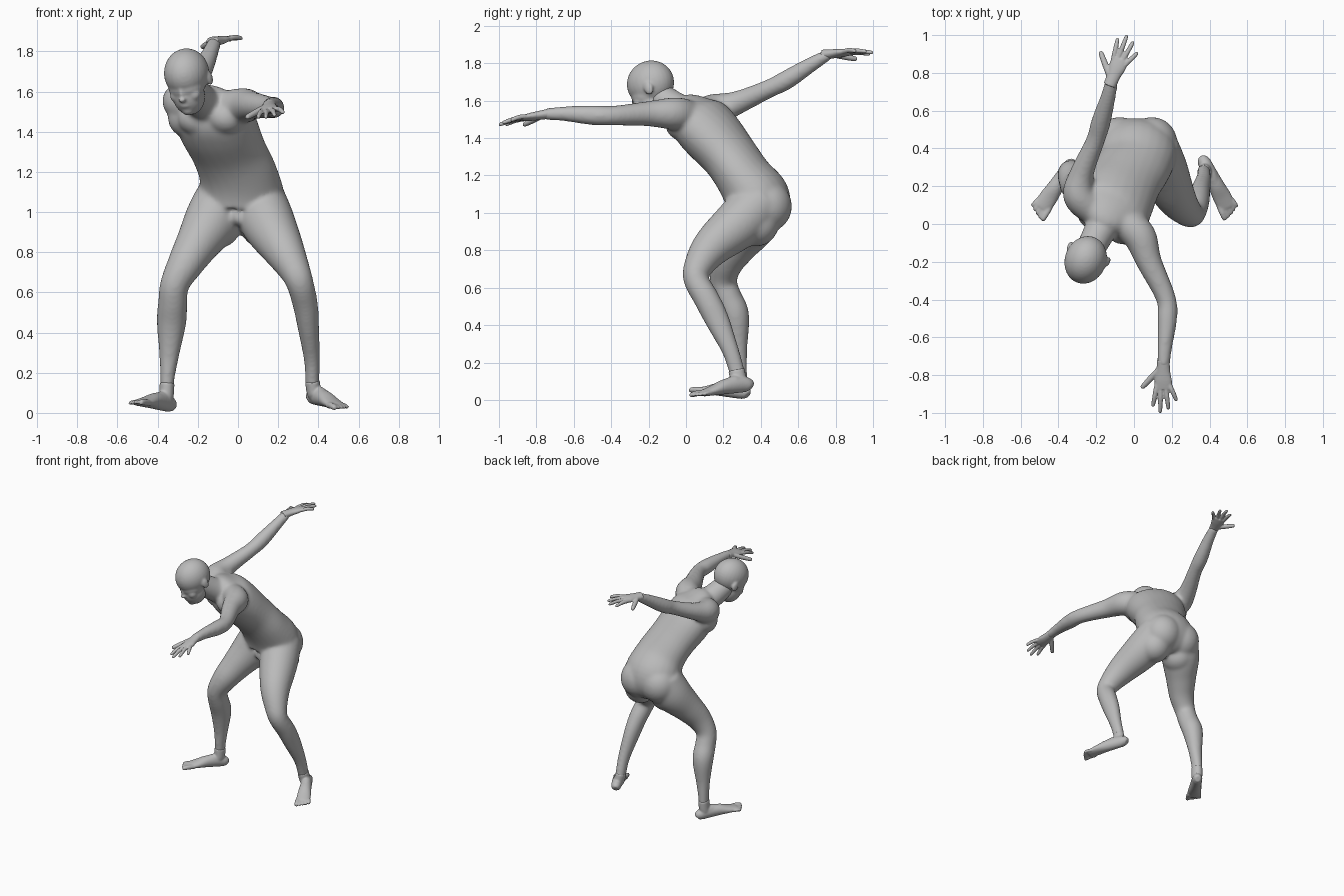
import bpy, bmesh, math
from mathutils import Vector, Matrix

if "Cube" in bpy.data.objects:
    bpy.data.objects.remove(bpy.data.objects["Cube"])

grey = bpy.data.materials.new("neutral grey")
grey.use_nodes = True
tone = (0.5, 0.5, 0.5, 1)
grey.diffuse_color = tone
grey.node_tree.nodes["Principled BSDF"].inputs["Base Color"].default_value = tone

UP = Vector((0, 0, 1))


def spline(rows, steps):
    """Catmull-Rom through rows of equal length."""
    rows = [Vector(r) for r in rows]
    rows = [rows[0]] + rows + [rows[-1]]
    out = []
    for a, b, c, d in zip(rows, rows[1:], rows[2:], rows[3:]):
        for i in range(steps):
            t = i / steps
            out.append(b + (c - a) * t / 2 + (a * 2 - b * 5 + c * 4 - d) * t * t / 2
                       + (b * 3 - a - c * 3 + d) * t ** 3 / 2)
    return out + [rows[-1]]


def loft(bm, rings, side=None, steps=5, sides=24):
    """Closed tube; a ring is x, y, z, half width, half depth, yaw."""
    rows = spline(rings, steps)
    centres = [Vector(r[:3]) for r in rows]
    loops = []
    for i, row in enumerate(rows):
        along = centres[min(i + 1, len(rows) - 1)] - centres[max(i - 1, 0)]
        along.normalize()
        if side is None:
            yaw = math.radians(row[5])
            across = Vector((math.cos(yaw), math.sin(yaw), 0))
        else:
            across = Vector(side)
        across = (across - along * across.dot(along)).normalized()
        deep = along.cross(across)
        loops.append([])
        for k in range(sides):
            a = math.tau * k / sides
            loops[-1].append(bm.verts.new(
                centres[i] + across * row[3] * math.cos(a) + deep * row[4] * math.sin(a)))
    for low, high in zip(loops, loops[1:]):
        for k in range(sides):
            n = (k + 1) % sides
            bm.faces.new((low[k], low[n], high[n], high[k]))
    bm.faces.new(loops[0][::-1])
    bm.faces.new(loops[-1])


def limb(bm, rings, side=(1, 0, 0)):
    """Rings are x, y, z, half width and optionally half depth."""
    loft(bm, [(*r, r[3]) if len(r) == 4 else r for r in rings], side)


def ball(bm, centre, radii, axes=Matrix.Identity(3)):
    scale = Matrix.Diagonal(Vector(radii)).to_4x4()
    bmesh.ops.create_uvsphere(bm, u_segments=28, v_segments=18, radius=1,
                              matrix=Matrix.Translation(centre) @ axes.to_4x4() @ scale)


def digit(bm, start, end, radius, sag=0.0):
    """Finger or toe with a rounded tip."""
    mid = start.lerp(end, 0.5) + UP * sag
    near = start.lerp(end, 0.93)
    rows = [(*start, radius), (*mid, radius), (*near, radius * 0.8), (*end, radius * 0.35)]
    loft(bm, [(*r, r[3]) for r in rows], (end - start).cross(UP), steps=3, sides=12)


def finish(bm, name, voxel, smoothing):
    """Fuse overlapping forms into one smooth skin."""
    bmesh.ops.recalc_face_normals(bm, faces=bm.faces)
    mesh = bpy.data.meshes.new(name)
    bm.to_mesh(mesh)
    bm.free()
    obj = bpy.data.objects.new(name, mesh)
    bpy.context.scene.collection.objects.link(obj)
    mesh.materials.append(grey)
    fuse = obj.modifiers.new("fuse", 'REMESH')
    fuse.mode = 'VOXEL'
    fuse.voxel_size = voxel
    fuse.use_smooth_shade = True
    relax = obj.modifiers.new("relax", 'SMOOTH')
    relax.factor = 0.5
    relax.iterations = smoothing
    bpy.ops.object.select_all(action='DESELECT')
    obj.select_set(True)
    bpy.context.view_layer.objects.active = obj
    for modifier in ("fuse", "relax"):
        bpy.ops.object.modifier_apply(modifier=modifier)
    bpy.ops.object.shade_smooth()
    if not obj.data.materials:
        obj.data.materials.append(grey)


# Torso, twisted from hips to shoulders
body = bmesh.new()
loft(body, [
    (0, .37, .93, .08, .09, -5),
    (.012, .39, 1, .19, .155, -5),
    (.017, .38, 1.08, .213, .175, -6),
    (0, .31, 1.19, .198, .15, -12),
    (-.045, .235, 1.3, .195, .145, -20),
    (-.1, .135, 1.42, .212, .155, -28),
    (-.128, .065, 1.5, .205, .142, -33),
    (-.148, .02, 1.555, .145, .088, -34),
    (-.165, -.02, 1.58, .08, .06, -34)])
# Buttocks, then chest and side muscles
for x in (-.075, .095):
    ball(body, (x, .43, 1.035), (.135, .137, .14))
    ball(body, (x * 1.3, .375, .94), (.115, .12, .12))
ball(body, (.005, .28, .975), (.04, .05, .045))
ball(body, (-.055, -.015, 1.47), (.1, .095, .085))
ball(body, (-.2, .055, 1.465), (.1, .09, .085))
ball(body, (-.25, .14, 1.47), (.1, .1, .1))

# Neck
limb(body, [(-.14, .04, 1.515, .1), (-.185, -.045, 1.555, .085), (-.24, -.15, 1.63, .076)])

# Arms
limb(body, [
    (-.05, .01, 1.52, .085), (.03, -.065, 1.53, .088), (.08, -.2, 1.53, .068),
    (.168, -.39, 1.52, .053), (.176, -.5, 1.522, .053), (.163, -.65, 1.53, .04),
    (.155, -.76, 1.527, .034, .031)])
limb(body, [
    (-.22, .08, 1.525, .085), (-.29, .155, 1.55, .088), (-.275, .27, 1.587, .064),
    (-.205, .44, 1.662, .05), (-.175, .54, 1.712, .052), (-.135, .68, 1.8, .04),
    (-.116, .77, 1.85, .035, .028)])

# Legs
limb(body, [
    (.1, .4, 1.06, .138), (.15, .285, .945, .136), (.222, .14, .82, .107),
    (.282, .065, .71, .079), (.31, .055, .64, .068), (.335, .11, .54, .063, .069),
    (.35, .165, .43, .054, .066), (.368, .235, .27, .041, .047),
    (.37, .27, .16, .036, .043), (.372, .285, .1, .035, .04)])
limb(body, [
    (-.08, .4, 1.06, .138), (-.135, .36, .95, .137), (-.203, .285, .84, .11),
    (-.263, .222, .74, .09), (-.315, .2, .64, .073), (-.325, .225, .55, .073),
    (-.331, .265, .45, .074), (-.343, .28, .28, .049),
    (-.353, .285, .15, .035, .043), (-.352, .29, .06, .034, .038)])
finish(body, "body", .01, 18)

# Head, turned and looking down
head = bmesh.new()
facing = Vector((-.33, -.88, -.35)).normalized()
crown = facing.cross(Vector((.93, -.34, .1))).normalized()
ear_line = crown.cross(facing).normalized()
if ear_line.x < 0:
    ear_line.negate()
back = -facing
axes = Matrix((ear_line, back, crown)).transposed()
skull = Vector((-.256, -.19, 1.692))


def feature(side, front, up, radii):
    ball(head, skull + ear_line * side + facing * front + crown * up, radii, axes)


feature(0, 0, 0, (.11, .13, .122))
feature(0, .035, -.105, (.08, .087, .1))
feature(0, .035, -.055, (.092, .088, .08))
feature(0, .075, -.165, (.035, .035, .03))
feature(0, .083, -.03, (.07, .04, .025))
feature(0, .116, -.075, (.014, .018, .04))
feature(0, .126, -.095, (.019, .02, .014))
feature(0, .106, -.132, (.03, .016, .014))
for flip in (-1, 1):
    feature(.045 * flip, .072, -.09, (.036, .036, .036))
    feature(.108 * flip, -.02, -.045, (.013, .026, .037))
finish(head, "head", .007, 7)


# Hands: flat palm, spread fingers
def hand(name, wrist, along, thumb_side):
    bm = bmesh.new()
    wrist, along = Vector(wrist), Vector(along).normalized()
    thumb_side = Vector(thumb_side).normalized()

    def spot(forward, across):
        return wrist + along * forward + thumb_side * across

    palm = [(-.03, .034, .028), (.03, .037, .024), (.08, .046, .021), (.125, .046, .015)]
    loft(bm, [(*spot(f, 0), w, d) for f, w, d in palm], thumb_side)
    for base, reach, spread in ((.034, .22, .056), (.012, .254, .017),
                                (-.011, .235, -.028), (-.033, .19, -.072)):
        digit(bm, spot(.1, base), spot(reach, spread) - UP * .01, .013, .006)
    digit(bm, spot(.02, .022), spot(.12, .116) - UP * .02, .0165)
    finish(bm, name, .005, 3)


hand("left_hand", (.155, -.75, 1.527), (0, -1, -.17), (-1, 0, -.15))
hand("right_hand", (-.118, .76, 1.848), (.38, .92, .09), (-.92, .38, -.15))


# Feet: sole line from heel to tip, big toe on the inner side
def foot(name, heel, tip, inner, ankle):
    bm = bmesh.new()
    heel, tip = Vector(heel), Vector(tip)
    across = (tip - heel).cross(UP).normalized()
    if across.x * inner < 0:
        across.negate()
    profile = [(0, .02, .024), (.06, .034, .037), (.2, .037, .044),
               (.45, .042, .041), (.68, .049, .027), (.86, .047, .017)]
    loft(bm, [(*(heel.lerp(tip, t) + UP * h), w, h) for t, w, h in profile], across)
    # Ankle and instep run down into the foot
    limb(bm, [(*ankle, .037, .044), (*heel.lerp(tip, .2).lerp(Vector(ankle), .45), .036, .043),
              (*(heel.lerp(tip, .3) + UP * .055), .035, .04),
              (*(heel.lerp(tip, .5) + UP * .045), .032, .032)])
    for k in range(5):
        shift = across * (.034 - .0185 * k)
        size = .0165 if k == 0 else .0115
        reach = 1.02 - .012 * k * k ** .5
        digit(bm, heel.lerp(tip, .76) + shift + UP * .018,
              heel.lerp(tip, reach) + shift * 1.2 + UP * .012, size, .004)
    finish(bm, name, .006, 5)


foot("left_foot", (.36, .35, .045), (.517, .045, .013), -1, (.37, .27, .16))
foot("right_foot", (-.325, .33, 0), (-.517, .045, .04), 1, (-.353, .285, .15))
